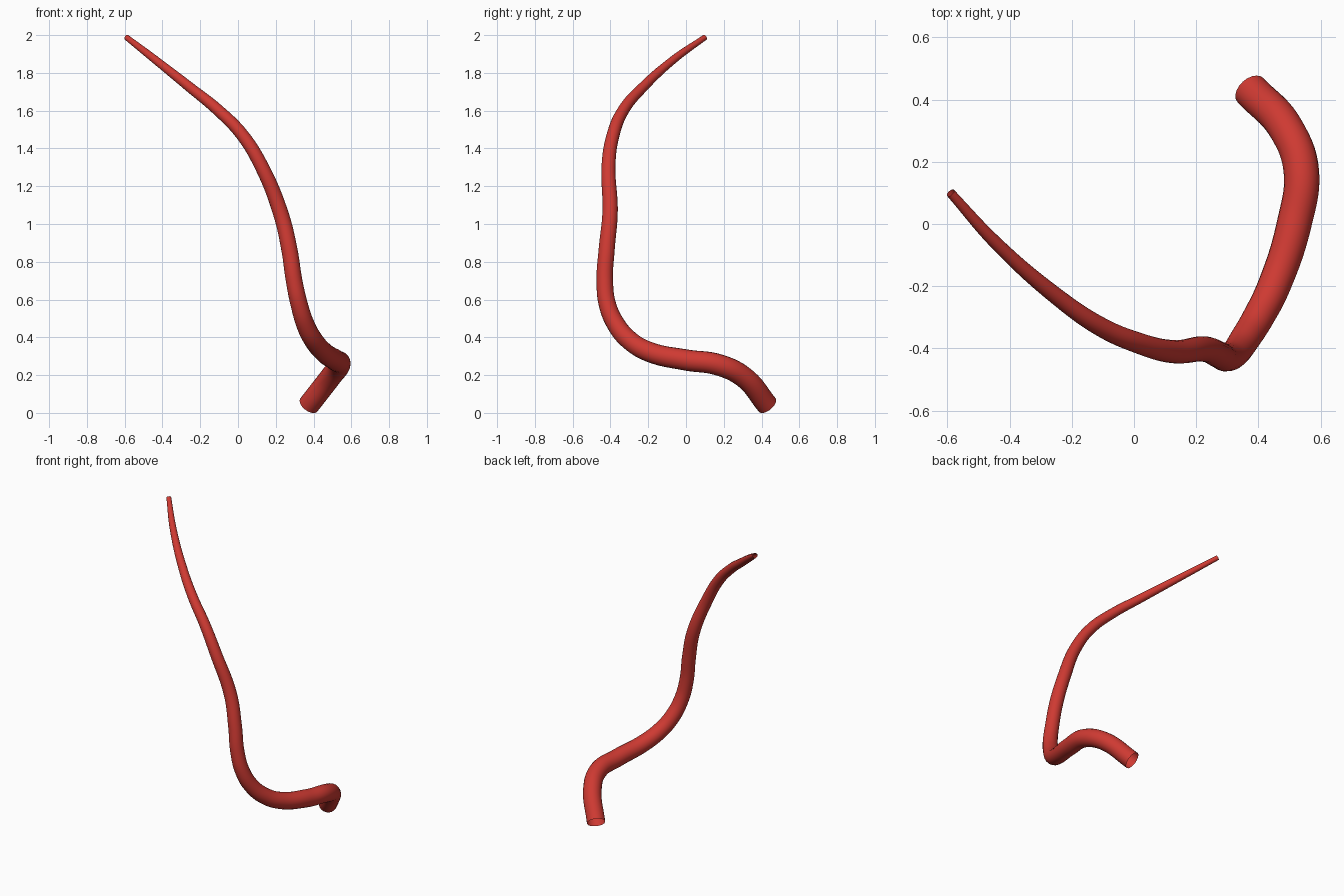
import bpy

# Remove the default cube
cube = bpy.data.objects.get("Cube")
if cube:
    bpy.data.objects.remove(cube, do_unlink=True)


def make_material(name, colour):
    material = bpy.data.materials.new(name)
    material.use_nodes = True
    material.diffuse_color = colour
    shader = next(n for n in material.node_tree.nodes if n.type == "BSDF_PRINCIPLED")
    shader.inputs["Base Color"].default_value = colour
    return material


def tapered_tube(name, path, material, segments=8):
    """Open tube swept along a smooth path of (x, y, z, radius)."""
    curve = bpy.data.curves.new(name, "CURVE")
    curve.dimensions = "3D"
    curve.resolution_u = 10
    curve.bevel_depth = 1.0
    curve.bevel_resolution = segments
    curve.use_fill_caps = False
    spline = curve.splines.new("BEZIER")
    spline.bezier_points.add(len(path) - 1)
    for point, (x, y, z, radius) in zip(spline.bezier_points, path):
        point.co = (x, y, z)
        point.radius = radius
        point.handle_left_type = point.handle_right_type = "AUTO"
    spline.use_smooth = True
    curve.materials.append(material)
    tube = bpy.data.objects.new(name, curve)
    bpy.context.collection.objects.link(tube)
    return tube


red = make_material("red", (0.62, 0.042, 0.032, 1.0))

# Centre line from the thick lower end to the thin tip
path = [
    (0.375, 0.43, 0.042, 0.057),
    (0.49, 0.305, 0.19, 0.057),
    (0.538, 0.17, 0.255, 0.057),
    (0.515, 0.0, 0.28, 0.056),
    (0.45, -0.2, 0.325, 0.053),
    (0.40, -0.3, 0.385, 0.051),
    (0.36, -0.365, 0.46, 0.049),
    (0.325, -0.415, 0.57, 0.046),
    (0.297, -0.43, 0.70, 0.044),
    (0.272, -0.42, 0.865, 0.043),
    (0.225, -0.402, 1.06, 0.041),
    (0.12, -0.41, 1.315, 0.037),
    (0.02, -0.385, 1.475, 0.034),
    (-0.108, -0.33, 1.605, 0.031),
    (-0.25, -0.232, 1.72, 0.027),
    (-0.445, -0.06, 1.875, 0.021),
    (-0.59, 0.10, 1.988, 0.015),
]
tapered_tube("curved_tail", path, red)
